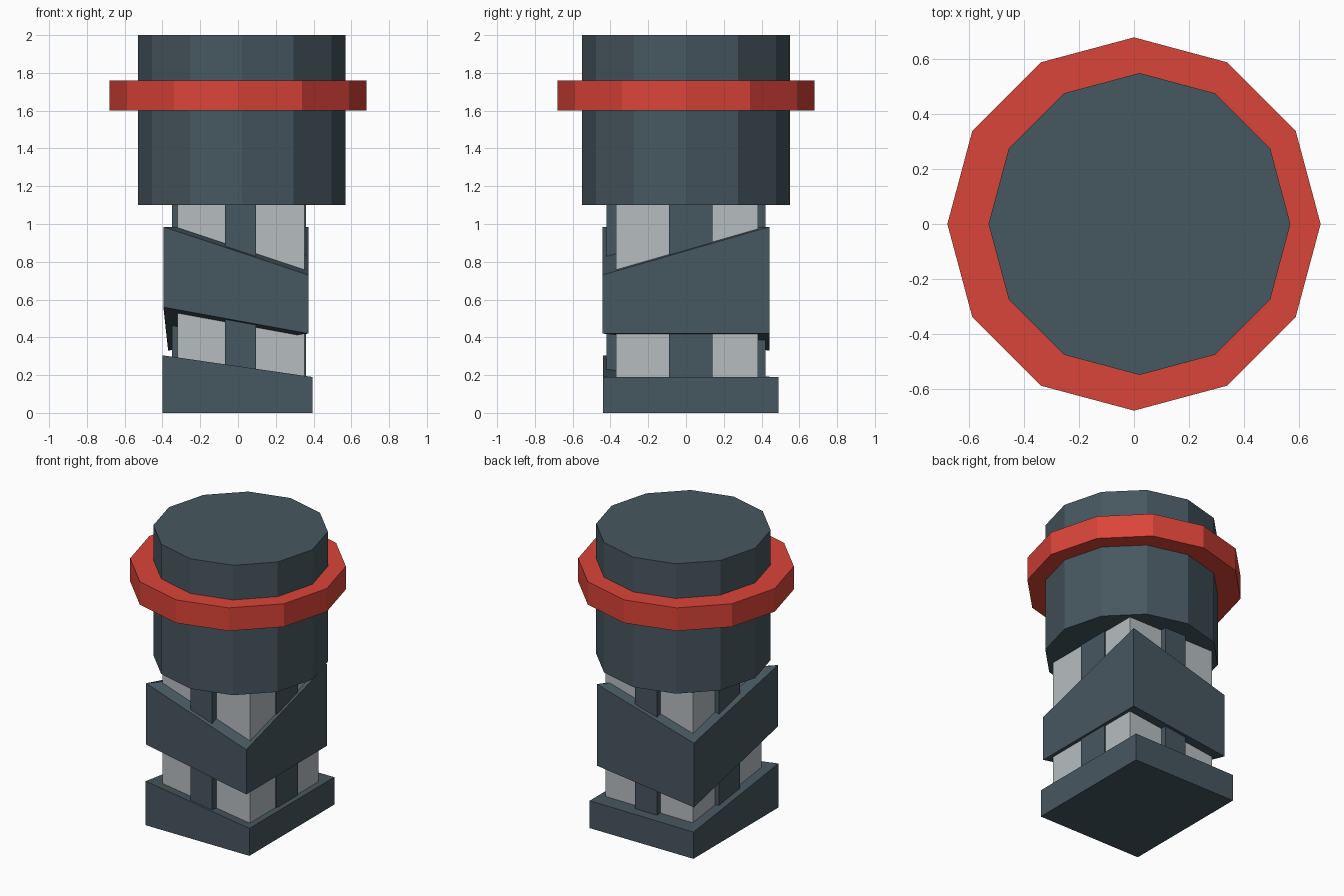
import bpy
import bmesh

if "Cube" in bpy.data.objects:
    bpy.data.objects.remove(bpy.data.objects["Cube"])


def material(name, color):
    m = bpy.data.materials.new(name)
    m.diffuse_color = (*color, 1)
    m.use_nodes = True
    m.node_tree.nodes["Principled BSDF"].inputs["Base Color"].default_value = m.diffuse_color
    return m


DARK = material("dark_slate", (0.062, 0.095, 0.115))
PALE = material("pale_grey", (0.47, 0.51, 0.53))
RED = material("red", (0.70, 0.058, 0.04))


def hexa(name, corners, low, high, mat, split_low=0, split_high=0):
    """Block from 4 plan corners (FL, FR, BR, BL) with per-corner heights."""
    bm = bmesh.new()
    b = [bm.verts.new((x, y, z)) for (x, y), z in zip(corners, low)]
    t = [bm.verts.new((x, y, z)) for (x, y), z in zip(corners, high)]
    for ring, s in ((b, split_low), (t, split_high)):
        r = ring[s:] + ring[:s]
        bm.faces.new((r[0], r[1], r[2]))
        bm.faces.new((r[0], r[2], r[3]))
    for i in range(4):
        j = (i + 1) % 4
        bm.faces.new((b[i], b[j], t[j], t[i]))
    bmesh.ops.recalc_face_normals(bm, faces=bm.faces)
    me = bpy.data.meshes.new(name)
    bm.to_mesh(me)
    bm.free()
    me.materials.append(mat)
    bpy.context.collection.objects.link(bpy.data.objects.new(name, me))


def box(name, x0, x1, y0, y1, z0, z1, mat):
    hexa(name, [(x0, y0), (x1, y0), (x1, y1), (x0, y1)], [z0] * 4, [z1] * 4, mat)


def drum(name, r, x, z0, z1, mat):
    bpy.ops.mesh.primitive_cylinder_add(vertices=12, radius=r, depth=z1 - z0,
                                        location=(x, 0, (z0 + z1) / 2))
    ob = bpy.context.object
    ob.name = name
    ob.data.materials.append(mat)


# Sloped foot block
hexa("base", [(-0.4, -0.44), (0.395, -0.44), (0.395, 0.49), (-0.4, 0.49)],
     [0] * 4, [0.305, 0.19, 0.19, 0.185], DARK, split_high=1)

# Pale core with dark strips on its four sides
box("core", -0.32, 0.352, -0.37, 0.38, 0.1, 1.12, PALE)
box("front_back_strip", -0.07, 0.095, -0.42, 0.42, 0.1, 1.12, DARK)
box("side_strip", -0.35, 0.36, -0.09, 0.14, 0.1, 1.12, DARK)

# Slanting band wrapped round the core
hexa("band", [(-0.395, -0.442), (0.373, -0.442), (0.373, 0.442), (-0.37, 0.442)],
     [0.56, 0.42, 0.42, 0.33], [0.985, 0.73, 0.985, 0.775], DARK, split_low=1)

# Upper drum and red collar
drum("head", 0.55, 0.02, 1.1, 2.0, DARK)
drum("collar", 0.68, 0.0, 1.6, 1.76, RED)
